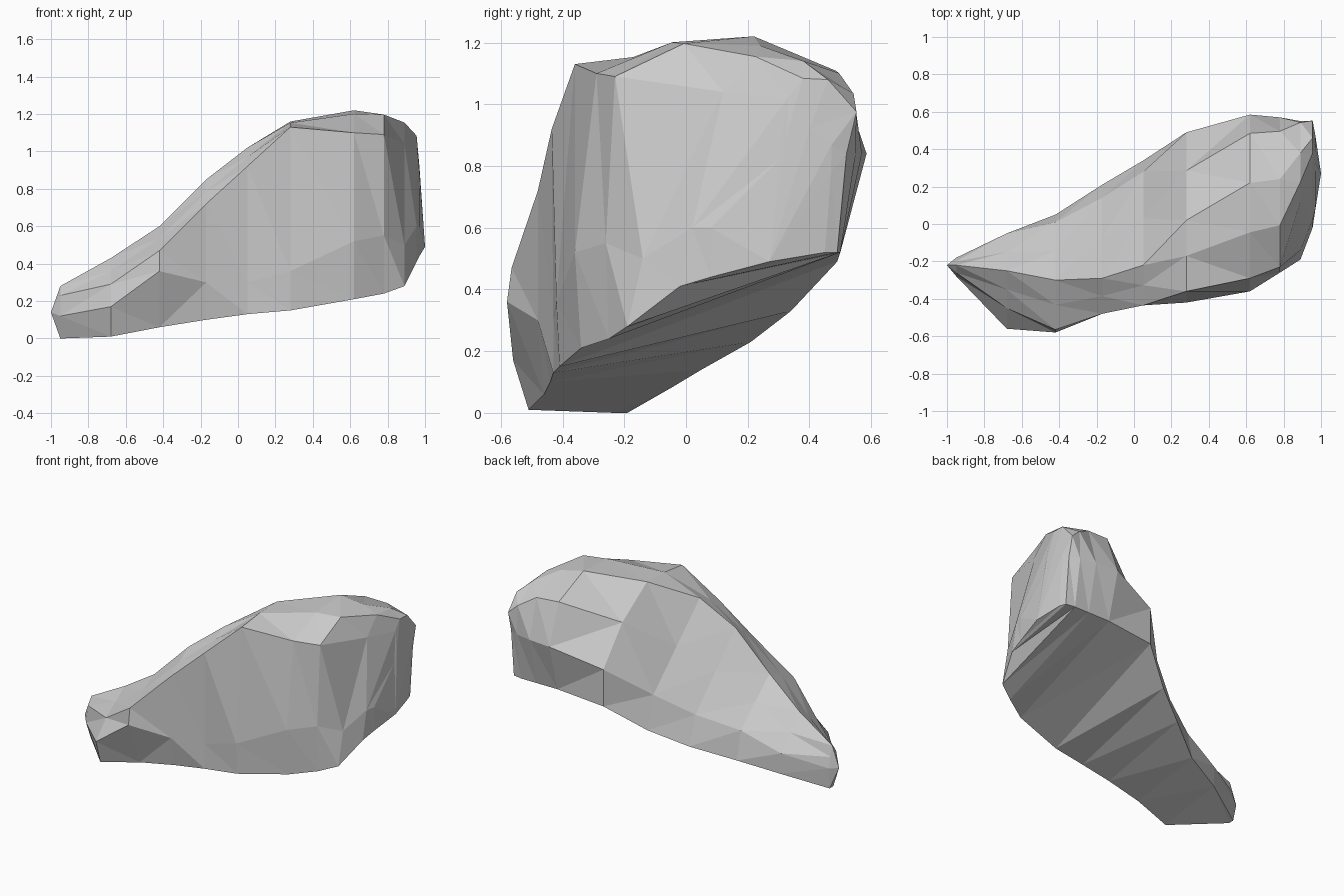
import bpy, bmesh
from mathutils import Vector

if "Cube" in bpy.data.objects:
    bpy.data.objects.remove(bpy.data.objects["Cube"])

# Cross-sections along x: each is (x, [(y, z) ...]) in the order
# front foot, front belly, front ridge, crown, back bulge, back foot
SECTIONS = [
    (-0.95, [(-.23, .00), (-.28, .12), (-.26, .23), (-.22, .28), (-.18, .14), (-.19, .00)]),
    (-0.68, [(-.51, .01), (-.56, .17), (-.45, .29), (-.25, .43), (-.05, .22), (-.05, .08)]),
    (-0.42, [(-.46, .06), (-.58, .36), (-.565, .47), (-.30, .60), (.01, .33), (.05, .14)]),
    (-0.17, [(-.44, .10), (-.48, .30), (-.48, .72), (-.29, .85), (.14, .42), (.21, .23)]),
    (0.05, [(-.43, .13), (-.43, .30), (-.435, .92), (-.22, 1.02), (.28, .55), (.34, .33)]),
    (0.28, [(-.41, .15), (-.42, .36), (-.36, 1.13), (.02, 1.16), (.49, .74), (.49, .49)]),
    (0.62, [(-.34, .21), (-.36, .52), (-.29, 1.10), (.22, 1.22), (.585, .84), (.50, .52)]),
    (0.78, [(-.25, .24), (-.26, .55), (-.23, 1.09), (.24, 1.19), (.57, .84), (.50, .52)]),
    (0.89, [(-.19, .28), (-.14, .50), (.12, 1.04), (.38, 1.14), (.55, .84), (.50, .52)]),
    (0.955, [(-.02, .41), (.02, .60), (.33, 1.02), (.46, 1.08), (.52, .84), (.49, .52)]),
    (0.97, [(.08, .44), (.08, .60), (.30, .82), (.40, .92), (.47, .78), (.45, .52)]),
]


def bulged(a, b, amount):
    """Midpoint of an edge pushed outward from the body."""
    d = b - a
    outward = Vector((0, -d.z, d.y)).normalized()
    return (a + b) / 2 + outward * max(0, min(amount, 0.26 * d.length))


def ring_points(x, pts):
    """Section with a rounded brow and a rounded back shoulder added."""
    foot, belly, ridge, crown, back, heel = [Vector((x, y, z)) for y, z in pts]
    brow = bulged(ridge, crown, 0.1 * x - 0.02)
    shoulder = bulged(crown, back, 0.2 * x - 0.01)
    return [foot, belly, ridge, brow, crown, shoulder, back, heel]


# Loft the faceted boulder
bm = bmesh.new()
rings = [[bm.verts.new(c) for c in ring_points(x, pts)] for x, pts in SECTIONS]
n = len(rings[0])
for a, b in zip(rings, rings[1:]):
    for i in range(n):
        j = (i + 1) % n
        bm.faces.new((a[i], a[j], b[j], b[i]))

# Shallow pointed caps at both ends
for ring, tip in ((rings[0], (-1, -.22, .14)), (rings[-1], (1, .27, .49))):
    apex = bm.verts.new(tip)
    for i in range(n):
        bm.faces.new((ring[i], ring[(i + 1) % n], apex))

bmesh.ops.triangulate(bm, faces=bm.faces[:], quad_method='SHORT_EDGE')
bmesh.ops.recalc_face_normals(bm, faces=bm.faces[:])
mesh = bpy.data.meshes.new("boulder")
bm.to_mesh(mesh)
bm.free()
obj = bpy.data.objects.new("boulder", mesh)
bpy.context.collection.objects.link(obj)
